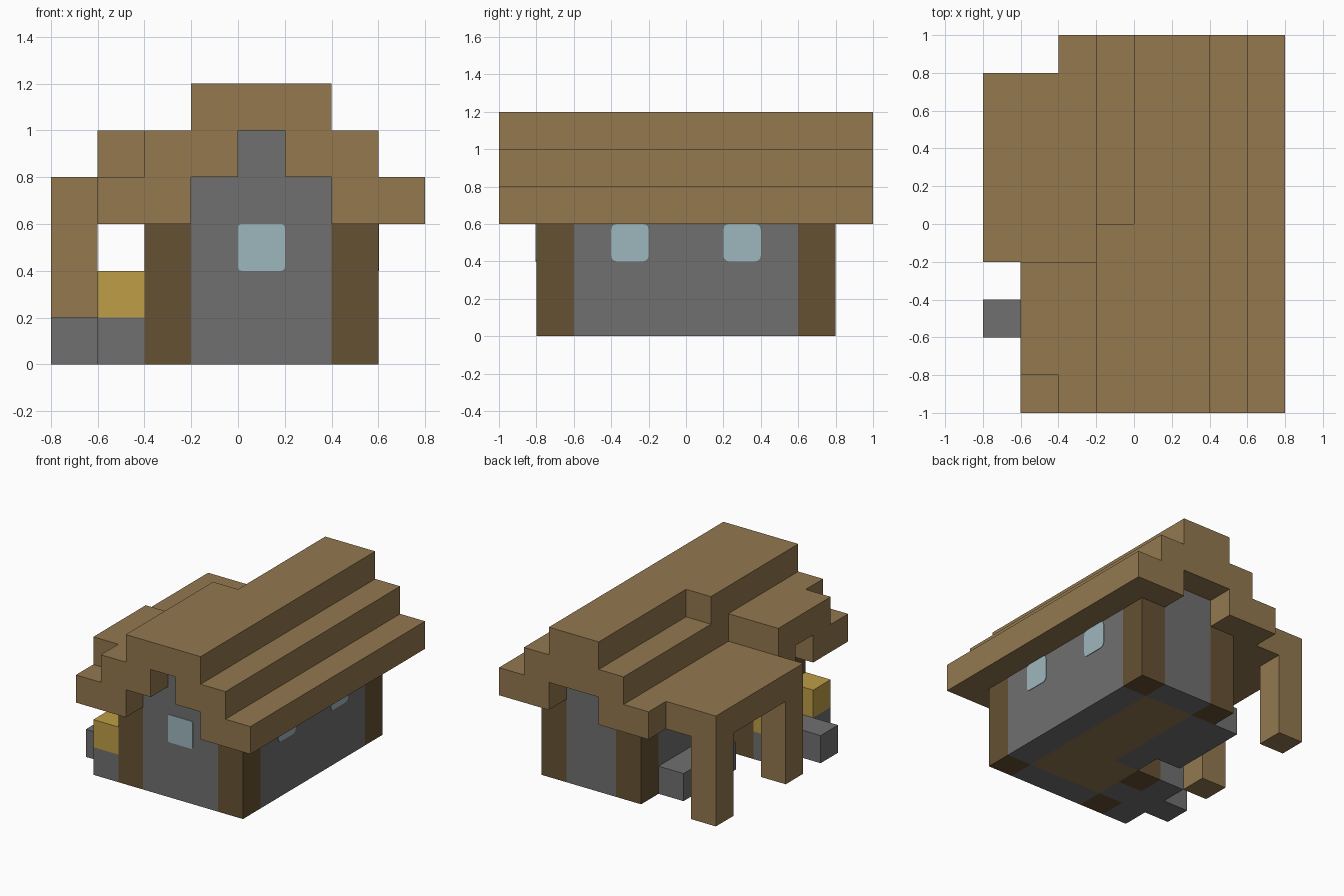
import bpy
import bmesh
import math
from mathutils import Vector

if "Cube" in bpy.data.objects:
    bpy.data.objects.remove(bpy.data.objects["Cube"], do_unlink=True)

U = 0.2  # one building block


def material(name, rgb):
    # sRGB bytes to linear
    lin = [((c / 255 + 0.055) / 1.055) ** 2.4 for c in rgb] + [1.0]
    mat = bpy.data.materials.new(name)
    mat.use_nodes = True
    mat.diffuse_color = lin
    mat.node_tree.nodes["Principled BSDF"].inputs["Base Color"].default_value = lin
    return mat


wood = material("light_wood", (147, 120, 79))
timber = material("dark_timber", (102, 81, 51))
stone = material("grey_stone", (112, 112, 112))
glass = material("pale_glass", (157, 183, 190))
straw = material("yellow_straw", (190, 157, 70))


def finish(name, bm, mat):
    bmesh.ops.recalc_face_normals(bm, faces=bm.faces)
    mesh = bpy.data.meshes.new(name)
    bm.to_mesh(mesh)
    bm.free()
    mesh.materials.append(mat)
    obj = bpy.data.objects.new(name, mesh)
    bpy.context.collection.objects.link(obj)
    return obj


def blocks(name, mat, *spans):
    """Boxes given as (x range, y range, z range) in block units."""
    bm = bmesh.new()
    for xs, ys, zs in spans:
        box = bmesh.ops.create_cube(bm, size=1)["verts"]
        for v in box:
            v.co = Vector([U * (r[0] if c < 0 else r[1])
                           for c, r in zip(v.co, (xs, ys, zs))])
    return finish(name, bm, mat)


def extrude_profile(name, mat, profile, y0, y1):
    """Sweep an (x, z) outline from y0 to y1."""
    bm = bmesh.new()
    face = bm.faces.new([bm.verts.new((x * U, y0 * U, z * U)) for x, z in profile])
    out = bmesh.ops.extrude_face_region(bm, geom=[face])["geom"]
    moved = [g for g in out if isinstance(g, bmesh.types.BMVert)]
    bmesh.ops.translate(bm, verts=moved, vec=(0, (y1 - y0) * U, 0))
    return finish(name, bm, mat)


def window(name, centre, turn, radius):
    """Thin rounded pane, facing -y before turning about z."""
    bm = bmesh.new()
    h = U / 2 - radius
    ring = []
    for quarter in range(4):
        mid = math.radians(45 + 90 * quarter)
        cx, cz = math.copysign(h, math.cos(mid)), math.copysign(h, math.sin(mid))
        for step in range(4):
            a = math.radians(90 * quarter + 30 * step)
            ring.append(bm.verts.new((cx + radius * math.cos(a), 0,
                                      cz + radius * math.sin(a))))
    face = bm.faces.new(ring)
    out = bmesh.ops.extrude_face_region(bm, geom=[face])["geom"]
    moved = [g for g in out if isinstance(g, bmesh.types.BMVert)]
    bmesh.ops.translate(bm, verts=moved, vec=(0, -0.004, 0))
    obj = finish(name, bm, glass)
    obj.location = Vector(centre) * U
    obj.rotation_euler.z = turn


# Stepped roof: shared right slope and underside, varying left slope
right_slope = [(2, 3), (4, 3), (4, 4), (3, 4), (3, 5), (2, 5), (2, 6)]
ridge_gap = [(0, 4), (0, 5), (1, 5), (1, 4), (2, 4)]
wide_left = [(-1, 6), (-1, 5), (-2, 5), (-2, 4), (-3, 4), (-3, 3), (-1, 3), (-1, 4)]
door_left = [(-1, 6), (-1, 5), (-2, 5), (-2, 4)]
join_left = [(-1, 6), (-1, 4), (-4, 4), (-4, 3), (0, 3), (0, 4), (2, 4)]
back_left = [(0, 6), (0, 5), (-1, 5), (-1, 4), (-2, 4), (-2, 3), (0, 3), (0, 4), (2, 4)]

extrude_profile("roof_front", wood, right_slope + wide_left + ridge_gap, -5, -3)
extrude_profile("roof_over_door", wood, right_slope + door_left + ridge_gap, -3, -2)
extrude_profile("roof_middle", wood, right_slope + wide_left + ridge_gap, -2, -1)
extrude_profile("roof_join", wood, right_slope + join_left, -1, 0)
extrude_profile("roof_back", wood, right_slope + back_left, 0, 5)
blocks("entrance_gable_roof", wood, ((-3, -2), (-4, -1), (4, 5)))

# Side porch
blocks("porch_roof", wood, ((-4, -2), (0, 4), (3, 4)))
blocks("porch_posts", wood, *[((-4, -3), (y, y + 1), (0, 3)) for y in (-1, 3)])

# Timber corner posts
corners = [(-2, -4), (2, -4), (-2, -2), (-1, 3), (2, 3)]
blocks("corner_posts", timber, *[((x, x + 1), (y, y + 1), (0, 3)) for x, y in corners])

# Stone walls and gables
blocks("front_wall", stone, ((-1, 2), (-4, -3), (0, 4)), ((0, 1), (-4, -3), (4, 5)))
blocks("back_wall", stone, ((0, 2), (3, 4), (0, 4)))
blocks("left_wall", stone, ((2, 3), (-3, 3), (0, 3)))
blocks("right_wall", stone, ((-1, 0), (-1, 3), (0, 3)))
blocks("door_sill", stone, ((-2, -1), (-3, -2), (0, 1)))
blocks("door_lintel", stone, ((-2, -1), (-3, -2), (3, 4)))

# Floor inside
blocks("floor", wood, ((-1, 2), (-3, -1), (0, 1)), ((0, 2), (-1, 3), (0, 1)))

# Stonework and bales outside
blocks("porch_bench", stone, ((-2, -1), (0, 3), (0, 1)))
blocks("entrance_platform", stone, ((-3, -2), (-4, -1), (0, 1)))
blocks("entrance_step", stone, ((-4, -3), (-3, -2), (0, 1)))
blocks("straw_bales", straw, *[((-3, -2), (y, y + 1), (1, 2)) for y in (-4, -2)])

# Windows
window("front_window", (0.5, -4, 2.5), 0, 0.015)
for label, y in (("front", -1.5), ("back", 1.5)):
    window("side_window_" + label, (3, y, 2.5), math.pi / 2, 0.03)
